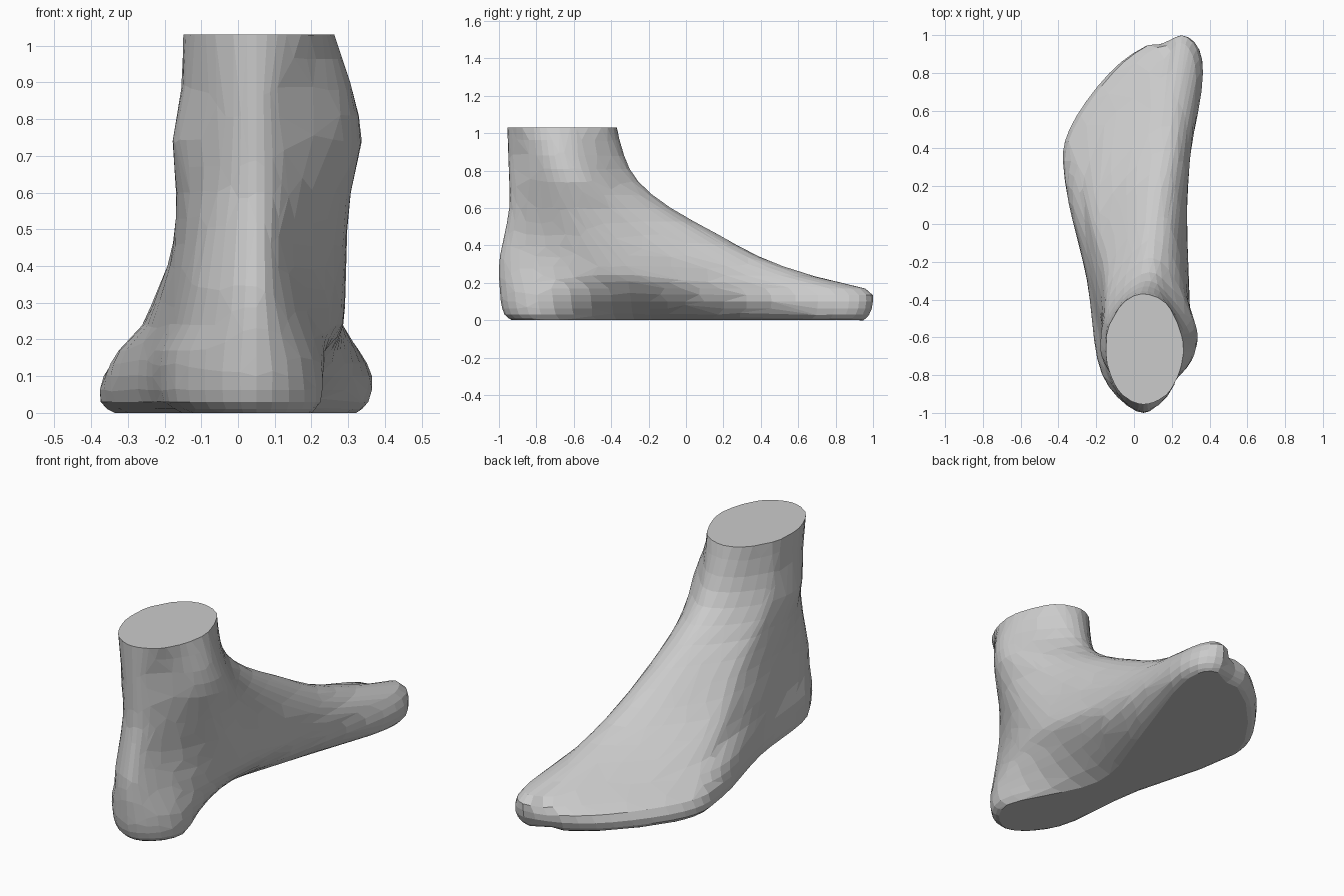
import bpy, bmesh, math
from mathutils import Vector

if "Cube" in bpy.data.objects:
    bpy.data.objects.remove(bpy.data.objects["Cube"])

# Horizontal slices of the foot:
# height, heel y, toe y, toe x, right-edge x at RIGHT_T, left-edge x at LEFT_T
RIGHT_T = (.1, .35, .6, .9)
LEFT_T = (.1, .35, .6, .75, .93)
SLICES = [
    (0.00, -.930, .95, .25, .20, .00, .13, .315, -.13, -.19, -.31, -.31, -.04),
    (0.03, -.970, .98, .25, .225, .07, .19, .355, -.165, -.235, -.355, -.345, -.07),
    (0.10, -.990, 1.0, .25, .23, .17, .26, .365, -.17, -.25, -.36, -.32, -.05),
    (0.17, -.995, .96, .25, .22, .24, .28, .33, -.165, -.24, -.325, -.20, .08),
    (0.24, -1.00, .67, .20, .19, .28, .28, .28, -.13, -.21, -.26, -.22, .03),
    (0.34, -.995, .39, .17, .16, .28, .285, .25, -.11, -.185, -.215, -.19, .00),
    (0.46, -.970, .17, .13, .15, .285, .28, .22, -.09, -.165, -.175, -.14, .00),
    (0.60, -.945, -.08, .10, .16, .295, .29, .20, -.07, -.16, -.16, -.12, .00),
    (0.74, -.945, -.255, .09, .16, .31, .325, .18, -.06, -.17, -.165, -.125, -.02),
    (0.88, -.950, -.33, .07, .15, .295, .295, .17, -.06, -.145, -.15, -.12, -.03),
    (1.03, -.955, -.37, .055, .18, .25, .255, .178, -.07, -.14, -.146, -.122, -.05),
]
HEEL_X = .05


def catmull(a, b, c, d, t):
    return .5 * (2 * b + (c - a) * t + (2 * a - 5 * b + 4 * c - d) * t * t
                 + (3 * b - a - 3 * c + d) * t ** 3)


def slice_ring(s, steps=5):
    """Smooth closed outline through one slice's control points."""
    z, back, front, toe_x = s[:4]
    at = lambda x, t: Vector((x, back + (front - back) * t, z))
    right = [at(x, t) for x, t in zip(s[4:8], RIGHT_T)]
    left = [at(x, t) for x, t in zip(s[8:], LEFT_T)]
    pts = [at(HEEL_X, 0)] + right + [at(toe_x, 1)] + left[::-1]
    n = len(pts)
    return [catmull(pts[i - 1], pts[i], pts[(i + 1) % n], pts[(i + 2) % n], k / steps)
            for i in range(n) for k in range(steps)]


def loft_rings(rings, steps=2):
    """Add smooth in-between rings."""
    out, last = [], len(rings) - 1
    for i in range(last):
        four = [rings[max(i - 1, 0)], rings[i], rings[i + 1], rings[min(i + 2, last)]]
        for k in range(steps):
            out.append([catmull(*p, k / steps) for p in zip(*four)])
    return out + [rings[-1]]


def toe_gap(p):
    """Shallow groove between the big toe and the smaller toes."""
    if p.y > .7:
        g = math.exp(-((p.x - .165) / .045) ** 2) * min(1, (p.y - .7) / .2)
        p.y -= .035 * g
        p.z -= .02 * g * min(1, p.z / .1)
    return p


# Foot and ankle as one lofted skin with a flat sole and flat cut top
bm = bmesh.new()
rings = [[bm.verts.new(toe_gap(p)) for p in r]
         for r in loft_rings([slice_ring(s) for s in SLICES])]
for low, high in zip(rings, rings[1:]):
    for j in range(len(low)):
        k = (j + 1) % len(low)
        bm.faces.new((low[j], low[k], high[k], high[j]))
bm.faces.new(rings[0][::-1])
bm.faces.new(rings[-1])
bmesh.ops.recalc_face_normals(bm, faces=bm.faces)
mesh = bpy.data.meshes.new("foot")
bm.to_mesh(mesh)
bm.free()
foot = bpy.data.objects.new("foot", mesh)
bpy.context.collection.objects.link(foot)

# Irregular low-poly facets
facets = foot.modifiers.new("facets", 'DECIMATE')
facets.ratio = .6
